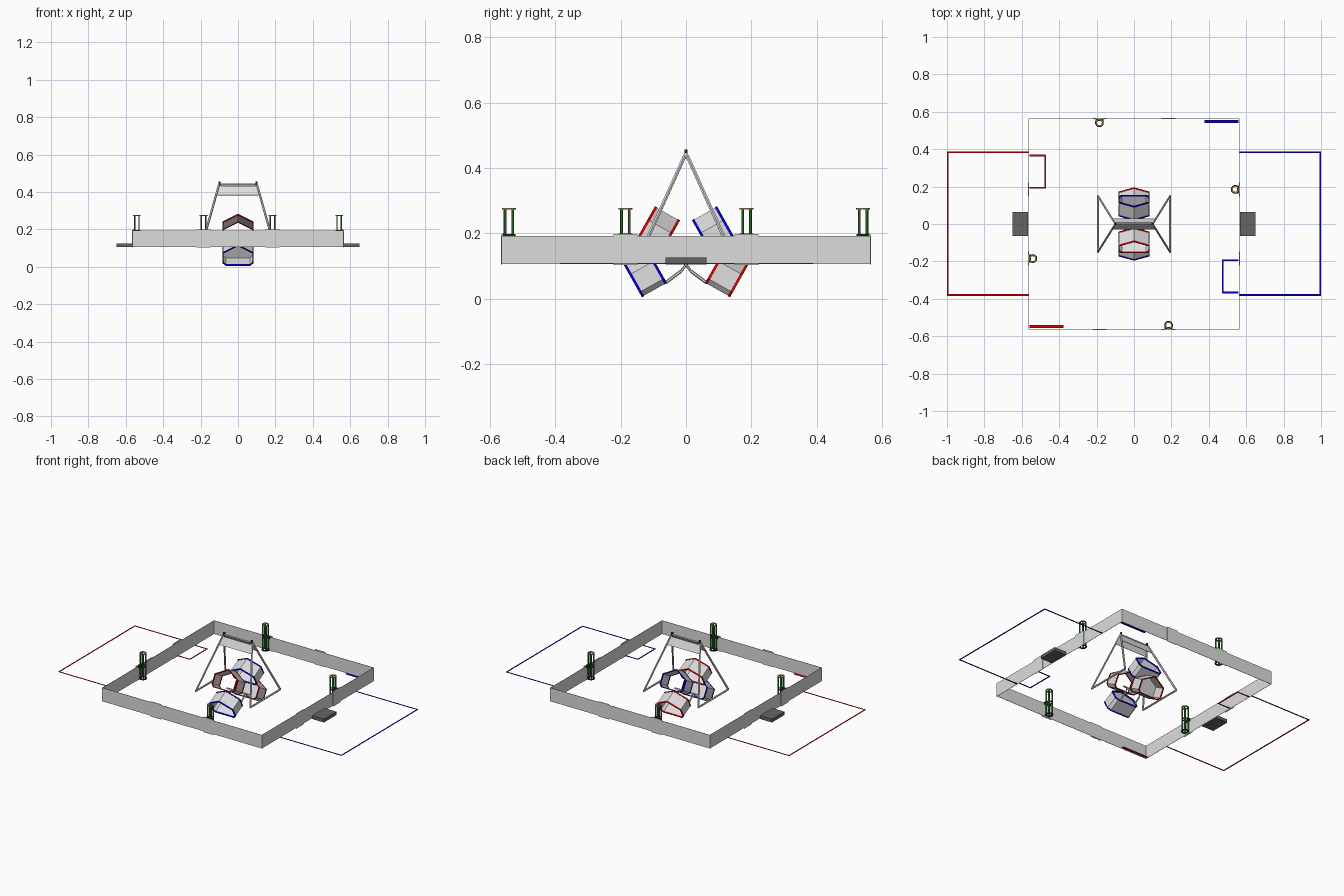
import bpy, bmesh, math
from mathutils import Vector

old = bpy.data.objects.get("Cube")
if old:
    bpy.data.objects.remove(old)


def material(name, r, g, b):
    m = bpy.data.materials.new(name)
    m.use_nodes = True
    m.diffuse_color = (r, g, b, 1)
    m.node_tree.nodes["Principled BSDF"].inputs["Base Color"].default_value = (r, g, b, 1)
    return m


WALL = material("wall grey", .72, .72, .72)
PALE = material("pale grey", .74, .74, .74)
DARK = material("dark grey", .13, .13, .13)
BLACK = material("black", .02, .02, .02)
RED = material("red", .7, 0, 0)
BLUE = material("blue", 0, 0, .6)
GREEN = material("green", .03, .21, .03)
TAN = material("tan", .5, .3, .11)

FLOOR, WALL_TOP, HALF = .109, .193, .563


def finish(name, bm, mat):
    bmesh.ops.recalc_face_normals(bm, faces=bm.faces)
    mesh = bpy.data.meshes.new(name)
    bm.to_mesh(mesh)
    bm.free()
    mesh.materials.append(mat)
    ob = bpy.data.objects.new(name, mesh)
    bpy.context.collection.objects.link(ob)
    return ob


def box(name, a, b, mat):
    """Box between any two opposite corners."""
    bm = bmesh.new()
    bmesh.ops.create_cube(bm, size=1)
    for v in bm.verts:
        v.co = [(p + q) / 2 + c * abs(q - p) for p, q, c in zip(a, b, v.co)]
    finish(name, bm, mat)


def rod(name, p, q, radius, mat, sides=8):
    p, q = Vector(p), Vector(q)
    bm = bmesh.new()
    bmesh.ops.create_cone(bm, cap_ends=True, segments=sides, radius1=radius,
                          radius2=radius, depth=(q - p).length)
    turn = (q - p).to_track_quat("Z", "Y")
    for v in bm.verts:
        v.co = (p + q) / 2 + turn @ v.co
    finish(name, bm, mat)


def sheet(name, row_a, row_b, thickness, mat, closed=True):
    """Thin sheet between two matching rows of points; closed makes an open-ended tube."""
    bm = bmesh.new()
    a = [bm.verts.new(p) for p in row_a]
    b = [bm.verts.new(p) for p in row_b]
    for i in range(len(a) if closed else len(a) - 1):
        j = (i + 1) % len(a)
        bm.faces.new((a[i], a[j], b[j], b[i]))
    mod = finish(name, bm, mat).modifiers.new("thickness", "SOLIDIFY")
    mod.thickness, mod.offset = thickness, 0


def panel(name, ring, mat):
    bm = bmesh.new()
    bm.faces.new([bm.verts.new(p) for p in ring])
    finish(name, bm, mat)


def circle(cx, cy, z, r, n=16, start=0):
    return [(cx + r * math.cos(start + i * math.tau / n),
             cy + r * math.sin(start + i * math.tau / n), z) for i in range(n)]


def tape(name, x0, x1, y0, y1, mat):
    box(name, (x0, y0, FLOOR), (x1, y1, FLOOR + .001), mat)


def turned(p, k):
    """Point after k quarter turns about the vertical axis."""
    x, y, z = p
    for _ in range(k):
        x, y = -y, x
    return x, y, z


# Perimeter walls with joint plates and marker stands, one side per quarter turn
for k, side in enumerate(("front", "left", "back", "right")):
    def side_box(part, a, b, mat):
        box(side + part, turned(a, k), turned(b, k), mat)

    side_box("_wall", (-HALF, -HALF, FLOOR - .002), (HALF, -HALF + .002, WALL_TOP), WALL)
    for cx in (-.185, .185):
        side_box("_joint_plate", (cx - .037, -HALF - .003, .103), (cx + .037, -HALF, .199), WALL)
    side_box("_stand_bracket", (.163, -HALF + .002, .185), (.207, -.552, .2), BLACK)
    cx, cy, _ = turned((.185, -.541, 0), k)
    for part, z, r, width, mat in (("_stand_foot", .113, .019, .009, BLACK),
                                   ("_stand_collar", .193, .017, .006, BLACK),
                                   ("_stand_ring", .273, .017, .008, TAN)):
        sheet(side + part, circle(cx, cy, z, r), circle(cx, cy, z + .005, r), width, mat)
    for x, y, z in circle(cx, cy, .115, .0165, 4, math.pi / 4):
        rod(side + "_stand_rod", (x, y, z), (x, y, .274), .0045, GREEN, 6)

# Floor tape and side plates, repeated by a half turn
W = .009
for s, mat, colour in ((1, BLUE, "blue"), (-1, RED, "red")):
    for y in (-.38, .384):
        tape(colour + "_zone_side", s * .565, s, y - W / 2, y + W / 2, mat)
    tape(colour + "_zone_end", s * (1 - W), s, -.384, .388, mat)
    for y in (-.366, -.193):
        tape(colour + "_bay_side", s * .473, s * .559, s * (y - W / 2), s * (y + W / 2), mat)
    tape(colour + "_bay_end", s * .47, s * (.47 + W), s * -.37, s * -.189, mat)
    tape(colour + "_corner_stripe", s * .376, s * .56, s * .541, s * .557, mat)
    box(colour + "_side_plate", (s * .567, -.063, .105), (s * .65, .063, .126), DARK)

# Central A-frame
for sx in (-1, 1):
    for sy in (-1, 1):
        rod("frame_leg", (sx * .193, sy * .15, .113), (sx * .102, sy * .004, .437), .006, PALE, 6)
    rod("frame_base_bar", (sx * .193, -.152, .113), (sx * .193, .152, .113), .006, PALE, 6)
    box("frame_top_clamp", (sx * .093, -.005, .428), (sx * .103, .005, .456), BLACK)
rod("frame_top_bar", (-.105, 0, .441), (.105, 0, .441), .005, PALE)
for sy in (-1, 1):
    sheet("top_panel", [(-.104, sy * .007, .432), (.104, sy * .007, .432)],
          [(-.11, sy * .028, .383), (.11, sy * .028, .383)], .003, PALE, closed=False)

# House-shaped baskets with coloured rims
HALF_PROFILE = [(.065, 0), (.08, .015), (.08, .075)]
PROFILE = HALF_PROFILE + [(0, .12)] + [(-x, v) for x, v in reversed(HALF_PROFILE)]
LENGTH = .086


def basket(name, start, lean, s, rim):
    """start: outer floor point (y, z); lean: sign of rim tilt; s: half turn sign."""
    up = Vector((0, lean * .49, .87))
    inward = Vector((0, .87, -lean * .49))

    def ring(d):
        pts = [Vector((x, *start)) + up * v + inward * d for x, v in PROFILE]
        return [(s * p.x, s * p.y, p.z) for p in pts]

    sheet(name + "_body", ring(0), ring(LENGTH), .003, PALE)
    sheet(name + "_outer_rim", ring(-.001), ring(.007), .006, rim)
    sheet(name + "_inner_rim", ring(LENGTH - .007), ring(LENGTH + .001), .006, rim)
    if lean < 0:
        panel(name + "_end", ring(LENGTH - .009), PALE)


for s, place, low_rim, high_rim in ((1, "front", BLUE, RED), (-1, "back", RED, BLUE)):
    basket(place + "_lower_basket", (-.135, .008), -1, s, low_rim)
    basket(place + "_upper_basket", (-.154, .176), 1, s, high_rim)
    # Hanger arms carrying the lower baskets
    for x in (-.05, .05):
        rod(place + "_hanger_arm", (x, -s * .062, .05), (x, -s * .015, .085), .005, PALE, 6)
        rod(place + "_hanger_link", (x, -s * .015, .085), (x, 0, .105), .004, PALE, 6)
rod("hanger_axle", (-.08, 0, .105), (.08, 0, .105), .005, PALE)
